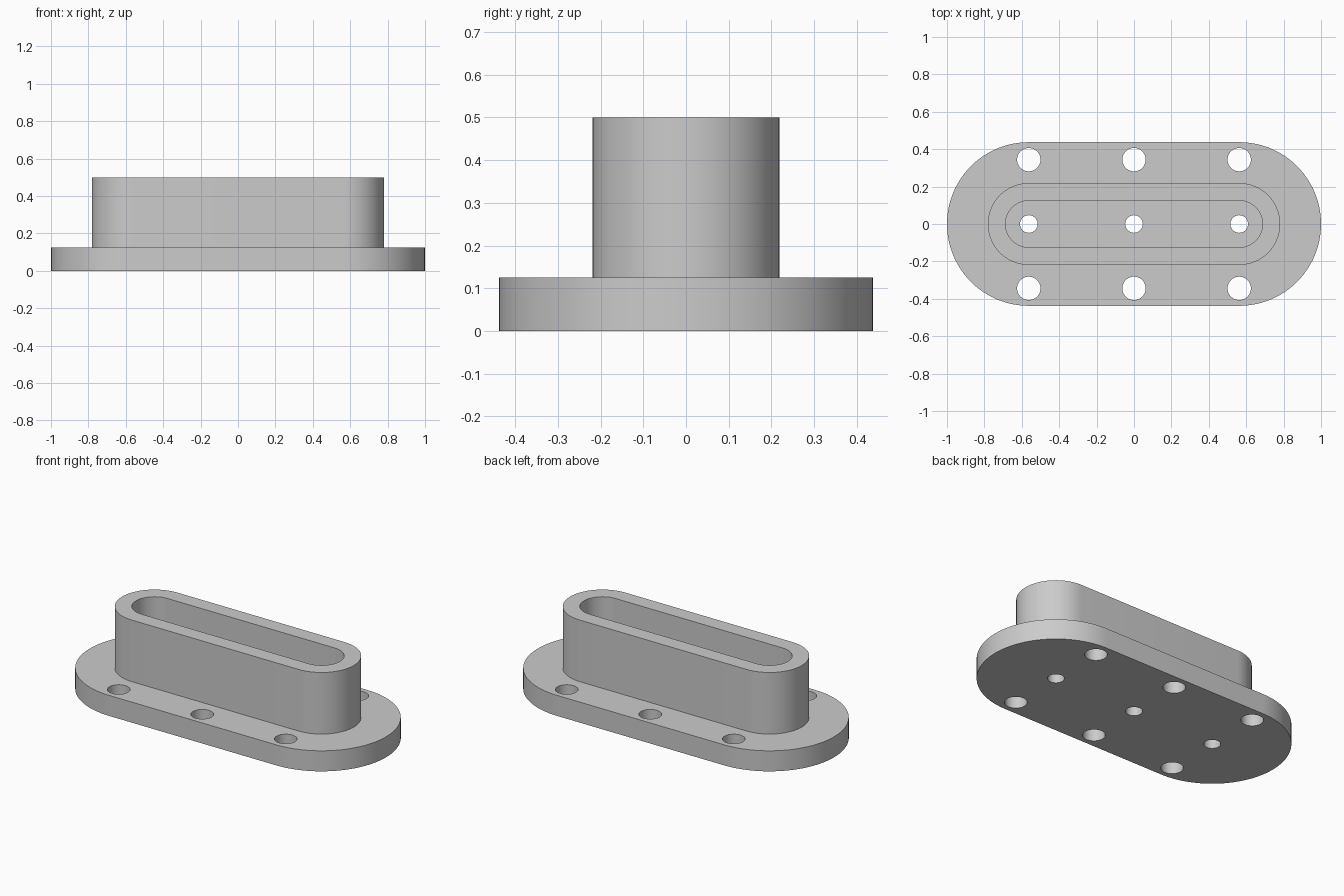
import bpy
import bmesh
import math

if "Cube" in bpy.data.objects:
    bpy.data.objects.remove(bpy.data.objects["Cube"], do_unlink=True)

END_X = 0.5625      # centre of the rounded ends, and of the outer holes
BASE_TOP = 0.125
HEIGHT = 0.5

grey = bpy.data.materials.new("light grey")
grey.use_nodes = True
colour = (0.6, 0.6, 0.6, 1)
grey.diffuse_color = colour
grey.node_tree.nodes["Principled BSDF"].inputs["Base Color"].default_value = colour


def prism(name, radius, z0, z1, half_length=0.0, x=0.0, y=0.0, steps=32):
    """Upright prism with round ends; a cylinder when half_length is zero."""
    outline = []
    for side in (1, -1):
        last = steps + 1 if half_length else steps
        for i in range(last):
            a = math.pi * i / steps - math.pi / 2
            outline.append((x + side * (half_length + radius * math.cos(a)),
                            y + side * radius * math.sin(a)))
    bm = bmesh.new()
    face = bm.faces.new([bm.verts.new((px, py, z0)) for px, py in outline])
    top = bmesh.ops.extrude_face_region(bm, geom=[face])["geom"]
    bmesh.ops.translate(bm, vec=(0, 0, z1 - z0),
                        verts=[v for v in top if isinstance(v, bmesh.types.BMVert)])
    bmesh.ops.recalc_face_normals(bm, faces=bm.faces)
    mesh = bpy.data.meshes.new(name)
    bm.to_mesh(mesh)
    bm.free()
    mesh.materials.append(grey)
    obj = bpy.data.objects.new(name, mesh)
    bpy.context.collection.objects.link(obj)
    return obj


def combine(target, tool, operation):
    """Apply a boolean and discard the tool."""
    mod = target.modifiers.new(tool.name, "BOOLEAN")
    mod.operation = operation
    mod.solver = "EXACT"
    mod.object = tool
    bpy.context.view_layer.objects.active = target
    bpy.ops.object.modifier_apply(modifier=mod.name)
    bpy.data.objects.remove(tool, do_unlink=True)


# Base plate with the raised slotted collar
flange = prism("slotted_flange", 0.4375, 0, BASE_TOP, END_X, steps=48)
combine(flange, prism("collar", 0.219, BASE_TOP / 2, HEIGHT, END_X), "UNION")
combine(flange, prism("pocket", 0.125, BASE_TOP, HEIGHT + 0.1, END_X), "DIFFERENCE")

# Mounting holes along both edges, smaller holes through the pocket floor
for x in (-END_X, 0, END_X):
    for y, radius in ((-0.344, 0.0625), (0, 0.047), (0.344, 0.0625)):
        hole = prism("hole", radius, -0.1, BASE_TOP + 0.1, x=x, y=y, steps=20)
        combine(flange, hole, "DIFFERENCE")

# Smooth round walls, crisp rims
bpy.ops.object.select_all(action="DESELECT")
flange.select_set(True)
bpy.context.view_layer.objects.active = flange
bpy.ops.object.shade_smooth_by_angle(angle=math.radians(30))
